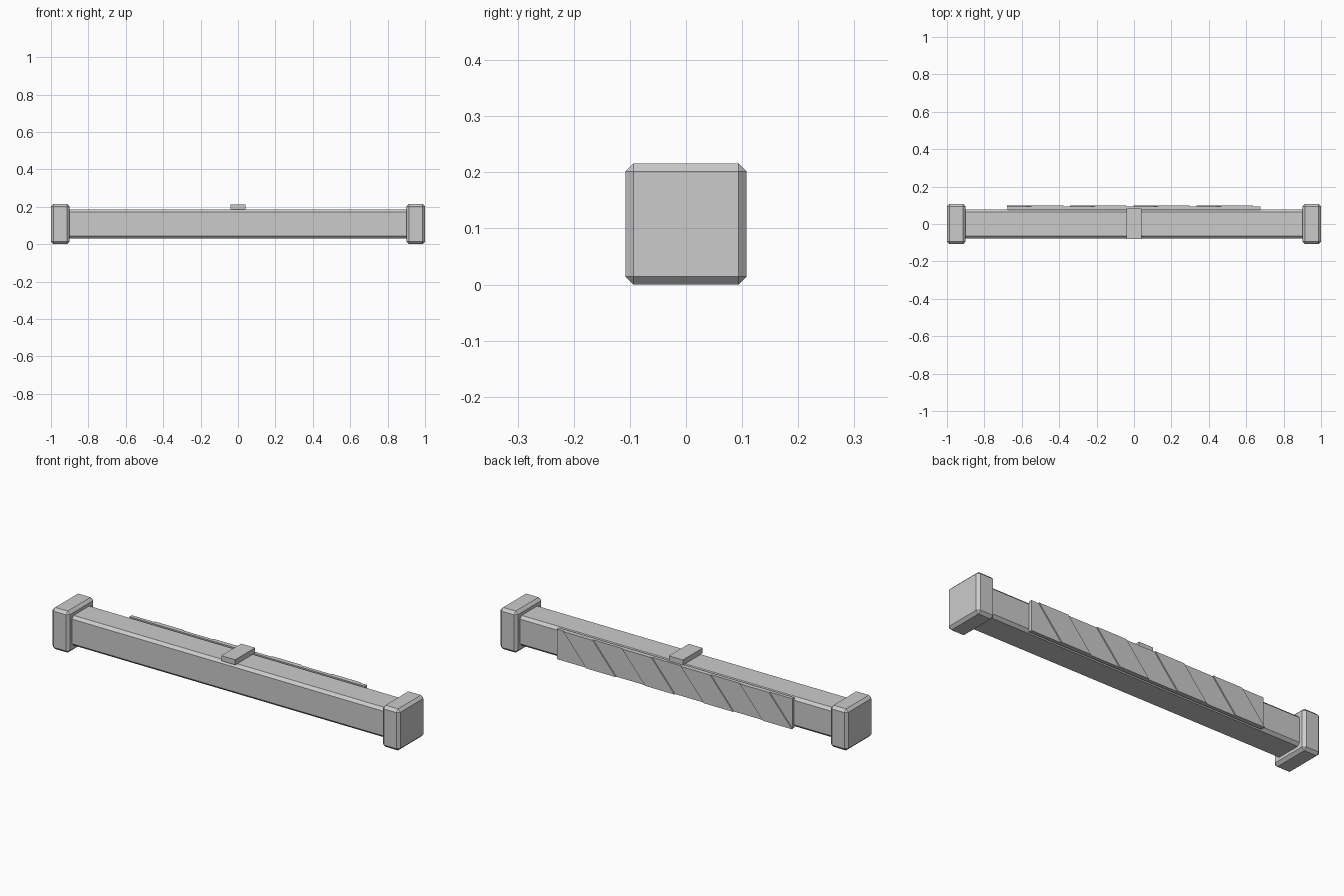
import bpy, bmesh

if "Cube" in bpy.data.objects:
    bpy.data.objects.remove(bpy.data.objects["Cube"])

H = 0.108  # half height of the end caps, also the axis height


def finish(name, bm):
    bmesh.ops.recalc_face_normals(bm, faces=bm.faces)
    me = bpy.data.meshes.new(name)
    bm.to_mesh(me)
    bm.free()
    ob = bpy.data.objects.new(name, me)
    bpy.context.collection.objects.link(ob)
    return ob


def box(name, lo, hi, chamfer=0.0):
    bm = bmesh.new()
    bmesh.ops.create_cube(bm, size=1)
    for v in bm.verts:
        v.co = [(a + b) / 2 + c * (b - a) for a, b, c in zip(lo, hi, v.co)]
    if chamfer:
        bmesh.ops.bevel(bm, geom=bm.edges[:], offset=chamfer, segments=1,
                        affect='EDGES', profile=0.5)
    return finish(name, bm)


def stripe(name, x_top, width, slant, z0, z1, y0, y1):
    # slanted parallelogram extruded along y
    bm = bmesh.new()
    pts = [(x_top, z1), (x_top - width, z1),
           (x_top - width - slant, z0), (x_top - slant, z0)]
    face = bm.faces.new([bm.verts.new((x, y0, z)) for x, z in pts])
    ext = bmesh.ops.extrude_face_region(bm, geom=[face])
    for v in ext['geom']:
        if isinstance(v, bmesh.types.BMVert):
            v.co.y = y1
    return finish(name, bm)


# Chamfered square beam
box("beam", (-0.93, -0.078, H - 0.078), (0.93, 0.078, H + 0.078), 0.014)

# Larger chamfered blocks on both ends
for side, x in (("left", -0.95), ("right", 0.95)):
    box(side + "_end_cap", (x - 0.05, -H, 0), (x + 0.05, H, 2 * H), 0.014)

# Small flat tab across the top
box("top_tab", (-0.04, -0.08, 0.186), (0.04, 0.083, 0.213))

# Back panel with raised diagonal stripes
z0, z1 = 0.03, 0.186
box("back_panel", (-0.677, 0.076, z0), (0.677, 0.094, z1))
for i in range(4):
    stripe(f"panel_stripe_{i + 1}", 0.636 - i * 0.338, 0.169, 0.133,
           z0, z1, 0.092, 0.1)
